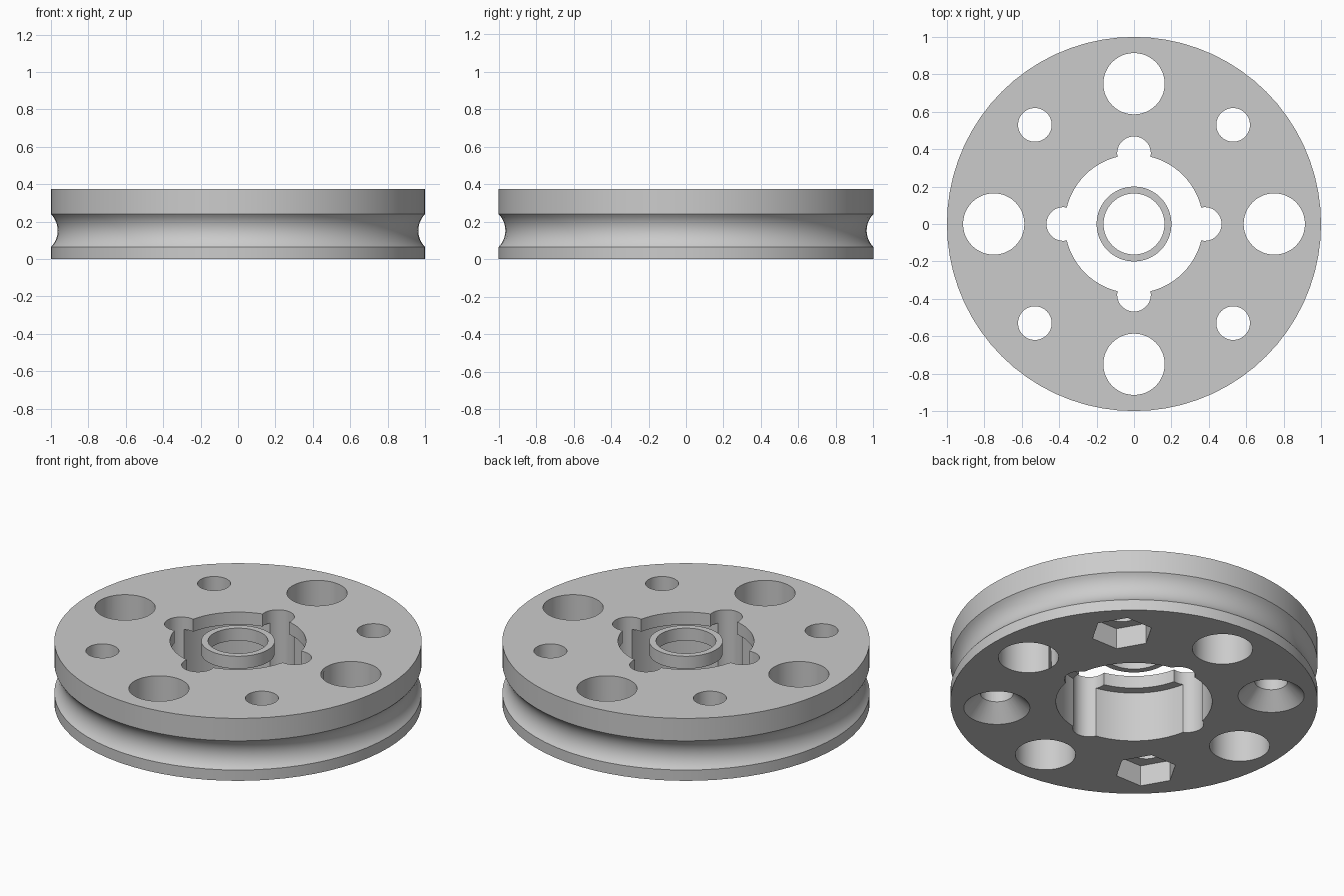
import bpy, bmesh
from math import cos, sin, pi, radians, asin, sqrt

if "Cube" in bpy.data.objects:
    bpy.data.objects.remove(bpy.data.objects["Cube"], do_unlink=True)

HEIGHT = 0.375
LIP = 0.30        # underside of the retaining lip and the loose collar

grey = bpy.data.materials.new("light_grey")
grey.use_nodes = True
grey.diffuse_color = (0.6, 0.6, 0.6, 1)
grey.node_tree.nodes["Principled BSDF"].inputs["Base Color"].default_value = (0.6, 0.6, 0.6, 1)


def lathe(name, profile, segments=64, at=(0, 0)):
    """Revolve a closed (radius, z) profile around a vertical axis."""
    bm = bmesh.new()
    rings = []
    for i in range(segments):
        a = 2 * pi * i / segments
        rings.append([bm.verts.new((at[0] + r * cos(a), at[1] + r * sin(a), z))
                      for r, z in profile])
    n = len(profile)
    for i in range(segments):
        a, b = rings[i], rings[(i + 1) % segments]
        for j in range(n):
            k = (j + 1) % n
            bm.faces.new((a[j], b[j], b[k], a[k]))
    bmesh.ops.remove_doubles(bm, verts=bm.verts, dist=1e-5)
    bmesh.ops.recalc_face_normals(bm, faces=bm.faces)
    mesh = bpy.data.meshes.new(name)
    bm.to_mesh(mesh)
    bm.free()
    obj = bpy.data.objects.new(name, mesh)
    bpy.context.collection.objects.link(obj)
    mesh.materials.append(grey)
    return obj


def drill(target, at, radius, top=HEIGHT + 0.1, segments=48):
    """Cut a vertical hole or pocket from below the base up to the given top."""
    cut(target, [(0, -0.1), (radius, -0.1), (radius, top), (0, top)], at, segments)


def cut(target, profile, at, segments=48):
    cutter = lathe("cutter", profile, segments, at)
    cutter.hide_render = True
    mod = target.modifiers.new("cut", 'BOOLEAN')
    mod.operation = 'DIFFERENCE'
    mod.solver = 'EXACT'
    mod.object = cutter
    bpy.context.view_layer.objects.active = target
    bpy.ops.object.modifier_apply(modifier=mod.name)
    bpy.data.objects.remove(cutter, do_unlink=True)


def smooth(obj):
    bpy.ops.object.select_all(action='DESELECT')
    obj.select_set(True)
    bpy.context.view_layer.objects.active = obj
    bpy.ops.object.shade_smooth_by_angle(angle=radians(28))


# Wheel body: rounded rim groove and a stepped centre bore
low, high, depth = 0.065, 0.24, 0.036
half, mid = (high - low) / 2, (high + low) / 2
arc_r = (half ** 2 + depth ** 2) / (2 * depth)
sweep = asin(half / arc_r)
axis_r = 1 + sqrt(arc_r ** 2 - half ** 2)
groove = []
for i in range(13):
    a = sweep * (i / 6 - 1)
    groove.append((axis_r - arc_r * cos(a), mid + arc_r * sin(a)))
wheel = lathe("wheel_body", [(0.425, 0), (1, 0)] + groove +
              [(1, HEIGHT), (0.37, HEIGHT), (0.37, LIP), (0.425, LIP)], 72)

# Four large holes and four bore notches on the axes
for x, y in ((1, 0), (0, 1), (-1, 0), (0, -1)):
    drill(wheel, (0.75 * x, 0.75 * y), 0.164)
    drill(wheel, (0.378 * x, 0.378 * y), 0.09)

# Diagonal bolt holes: hexagonal nut pockets on one pair, countersinks on the other
for sx, sy in ((1, 1), (-1, -1), (-1, 1), (1, -1)):
    at = (0.53 * sx, 0.53 * sy)
    drill(wheel, at, 0.09)
    if sx == sy:
        drill(wheel, at, 0.17, top=0.125, segments=6)
    else:
        cut(wheel, [(0, -0.05), (0.23, -0.05), (0.085, 0.095), (0, 0.095)], at)
smooth(wheel)

# Loose collar in the middle of the bore
collar = lathe("centre_collar", [(0.163, LIP), (0.2, LIP), (0.2, HEIGHT), (0.163, HEIGHT)])
smooth(collar)
